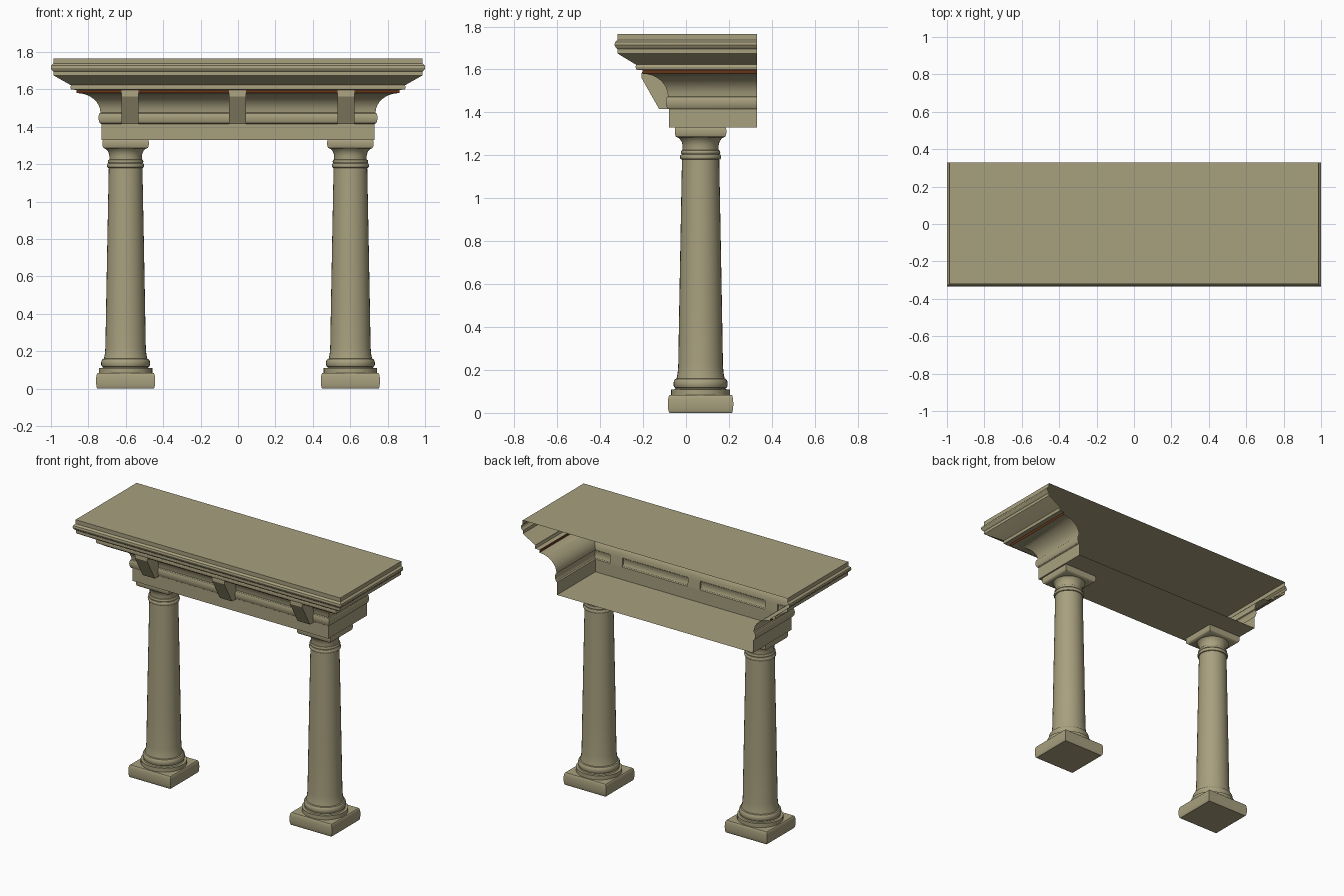
import bpy, math

if "Cube" in bpy.data.objects:
    bpy.data.objects.remove(bpy.data.objects["Cube"])

def material(name, rgb):
    m = bpy.data.materials.new(name)
    m.diffuse_color = (*rgb, 1)
    m.use_nodes = True
    m.node_tree.nodes["Principled BSDF"].inputs["Base Color"].default_value = m.diffuse_color
    return m

STONE = material("khaki stone", (0.39, 0.35, 0.21))
BROWN = material("dark brown", (0.13, 0.035, 0.01))

def add(name, verts, faces, mat, angle=30):
    me = bpy.data.meshes.new(name)
    me.from_pydata(verts, [], faces)
    me.materials.append(mat)
    ob = bpy.data.objects.new(name, me)
    bpy.context.collection.objects.link(ob)
    bpy.ops.object.select_all(action='DESELECT')
    ob.select_set(True)
    bpy.context.view_layer.objects.active = ob
    bpy.ops.object.shade_smooth_by_angle(angle=math.radians(angle))
    return ob

def loft(name, rings, mat, closed=True, bottom=True, top=True):
    """Skin a stack of equal rings, each counter-clockwise from above."""
    n = len(rings[0])
    verts = [v for r in rings for v in r]
    faces = []
    for k in range(len(rings) - 1):
        for i in range(n if closed else n - 1):
            j = (i + 1) % n
            faces.append((k*n + i, k*n + j, (k+1)*n + j, (k+1)*n + i))
    if bottom:
        faces.append(tuple(range(n))[::-1])
    if top:
        faces.append(tuple(range(len(verts) - n, len(verts))))
    return add(name, verts, faces, mat)

def arc(d0, z0, d1, z1, bulge, n=6):
    """Half-round moulding between two profile points."""
    return [(d0 + (d1 - d0)*i/n + bulge*math.sin(math.pi*i/n),
             z0 + (z1 - z0)*(0.5 - 0.5*math.cos(math.pi*i/n))) for i in range(n + 1)]

# Entablature: profiles (offset, z) run round left, front and right, open at the back
BACK = 0.33
def wrap(name, profile, mat=STONE, bottom=False, top=False):
    rings = []
    for d, z in profile:
        x, y = 0.731 + 1.067*d, -0.08 - d
        rings.append([(-x, BACK, z), (-x, y, z), (x, y, z), (x, BACK, z)])
    loft(name, rings, mat, closed=False, bottom=bottom, top=top)

COVE = [(0.004 + 0.119*(1 - math.cos(a)), 1.475 + 0.105*math.sin(a))
        for a in [math.pi/2*i/8 for i in range(9)]]
wrap("architrave", [(0, 1.33), (0, 1.415)] + arc(0, 1.415, 0.004, 1.475, 0.012), bottom=True)
wrap("cove", COVE)
wrap("dark_strip", [(0.123, 1.58), (0.123, 1.597)], BROWN)
wrap("cornice", [(0.123, 1.597), (0.152, 1.599), (0.155, 1.612), (0.152, 1.622),
                 (0.232, 1.67), (0.239, 1.675), (0.239, 1.695), (0.248, 1.703),
                 (0.253, 1.715), (0.251, 1.727), (0.240, 1.738), (0.240, 1.765)], top=True)

# Three brackets fitted to the cove
side = [(-0.08 - d, z) for d, z in COVE] + [(-0.205, 1.598), (-0.208, 1.562),
                                            (-0.125, 1.415), (-0.08, 1.415)]
n = len(side)
for name, cx in (("left", -0.578), ("middle", -0.002), ("right", 0.578)):
    verts = [(cx + s*0.046, y, z) for s in (-1, 1) for y, z in side]
    faces = [tuple(range(n)), tuple(range(n, 2*n))[::-1]]
    faces += [((i + 1) % n, i, n + i, n + (i + 1) % n) for i in range(n)]
    add(name + "_bracket", verts, faces, STONE)

# Columns
CY, YS, SEG = 0.068, 0.965, 32
def square(name, cx, profile):
    loft(name, [[(cx + sx*h, CY + sy*h*YS, z) for sx, sy in ((-1, -1), (1, -1), (1, 1), (-1, 1))]
                for h, z in profile], STONE)

def turned(name, cx, profile):
    loft(name, [[(cx + r*math.cos(2*math.pi*i/SEG), CY + YS*r*math.sin(2*math.pi*i/SEG), z)
                 for i in range(SEG)] for r, z in profile], STONE)

for s, cx in (("left", -0.601), ("right", 0.601)):
    square(s + "_plinth", cx, arc(0.150, 0, 0.150, 0.083, 0.008, 8))
    turned(s + "_base", cx, [(0.143, 0.083), (0.143, 0.109), (0.126, 0.109), (0.121, 0.114)]
           + arc(0.121, 0.115, 0.117, 0.16, 0.012))
    turned(s + "_shaft", cx, [(0.116, 0.16), (0.111, 0.185), (0.108, 0.22), (0.104, 0.45),
                              (0.097, 0.82), (0.090, 1.18)])
    turned(s + "_collar", cx, arc(0.091, 1.18, 0.090, 1.205, 0.009)
           + arc(0.090, 1.206, 0.088, 1.224, 0.006))
    turned(s + "_neck", cx, [(0.087, 1.224), (0.087, 1.245), (0.091, 1.262),
                             (0.099, 1.275), (0.106, 1.282)])
    square(s + "_abacus", cx, [(0.105, 1.28), (0.113, 1.284)] + arc(0.117, 1.286, 0.120, 1.33, 0.006))
